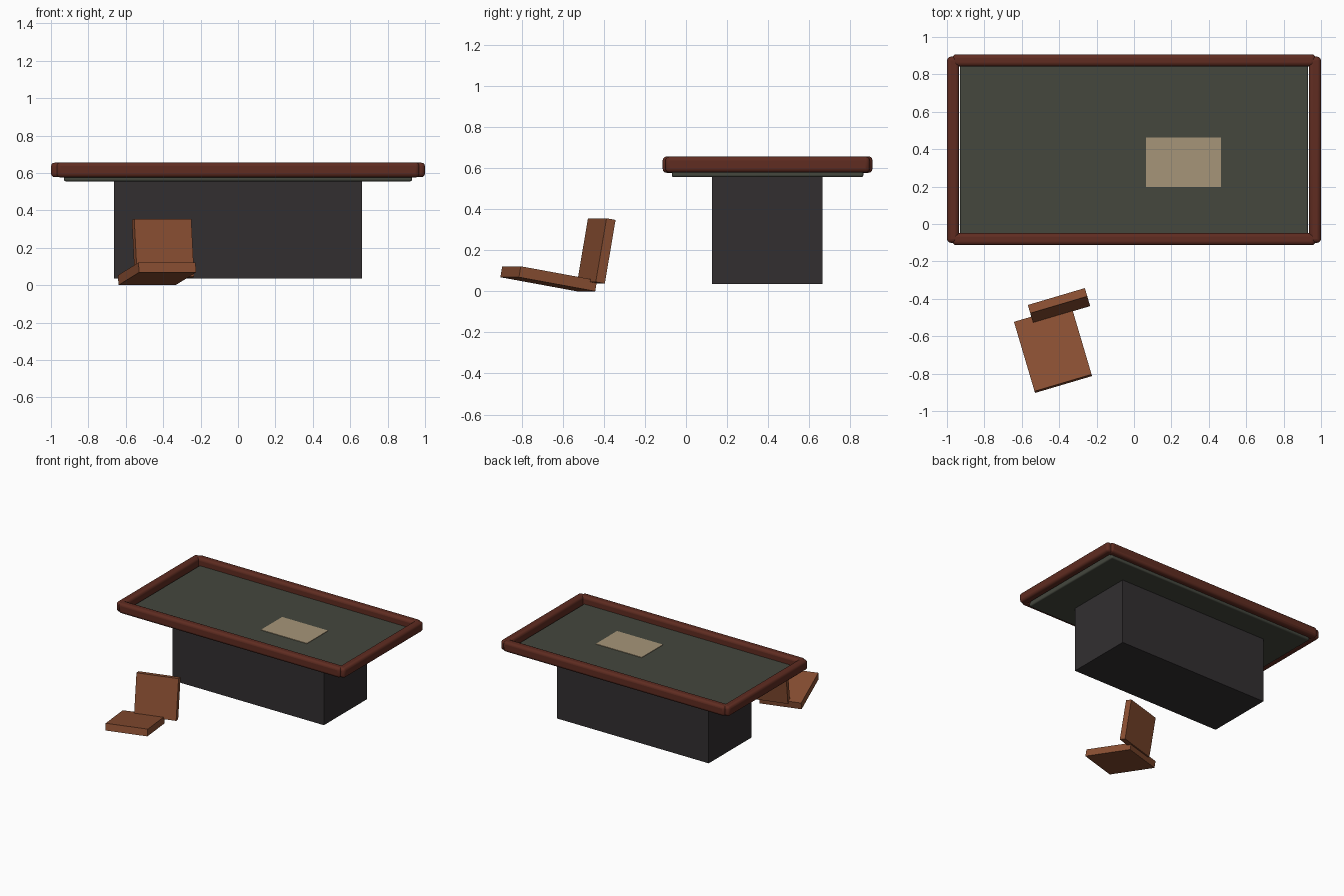
import bpy
from math import radians

if "Cube" in bpy.data.objects:
    bpy.data.objects.remove(bpy.data.objects["Cube"])


def material(name, rgb):
    m = bpy.data.materials.new(name)
    m.diffuse_color = (*rgb, 1)
    m.use_nodes = True
    m.node_tree.nodes["Principled BSDF"].inputs["Base Color"].default_value = m.diffuse_color
    return m


WOOD = material("dark_wood", (0.115, 0.025, 0.015))
FELT = material("felt", (0.058, 0.063, 0.048))
PAPER = material("paper", (0.38, 0.30, 0.19))
BASE = material("charcoal", (0.032, 0.028, 0.03))
CHAIR = material("chair_wood", (0.26, 0.08, 0.033))


def box(name, centre, size, mat, rot=(0, 0, 0), bevel=0, segments=3):
    bpy.ops.mesh.primitive_cube_add(size=1, location=centre,
                                    rotation=[radians(a) for a in rot])
    ob = bpy.context.object
    ob.name = name
    ob.scale = size
    bpy.ops.object.transform_apply(location=False, rotation=False, scale=True)
    ob.data.materials.append(mat)
    if bevel:
        b = ob.modifiers.new("bevel", 'BEVEL')
        b.width = bevel
        b.segments = segments
        bpy.ops.object.shade_smooth_by_angle(angle=radians(40))
    return ob


CY = 0.397  # table centre in y

# Table: pedestal, playing surface and the sheet lying on it
box("table_base", (0, CY - 0.002, 0.2975), (1.326, 0.536, 0.525), BASE)
box("table_top", (0, CY, 0.577), (1.862, 0.932, 0.044), FELT, bevel=0.01)
box("paper_sheet", (0.264, 0.33, 0.6), (0.402, 0.265, 0.006), PAPER)

# Rounded rails around the top, overlapping at the corners
for side, label in ((-1, "front"), (1, "back")):
    box(label + "_rail", (0, CY + side * 0.478, 0.616), (1.94, 0.065, 0.08),
        WOOD, bevel=0.02)
for side, label in ((-1, "left"), (1, "right")):
    box(label + "_rail", (side * 0.9675, CY, 0.616), (0.065, 0.995, 0.078),
        WOOD, bevel=0.02)

# Chair: seat and backrest share one tilt and turn
TILT = (-10, 0, 16.5)
box("chair_seat", (-0.433, -0.668, 0.0605), (0.318, 0.393, 0.054), CHAIR, TILT)
box("chair_back", (-0.401, -0.436, 0.196), (0.318, 0.0465, 0.3145), CHAIR, TILT)
